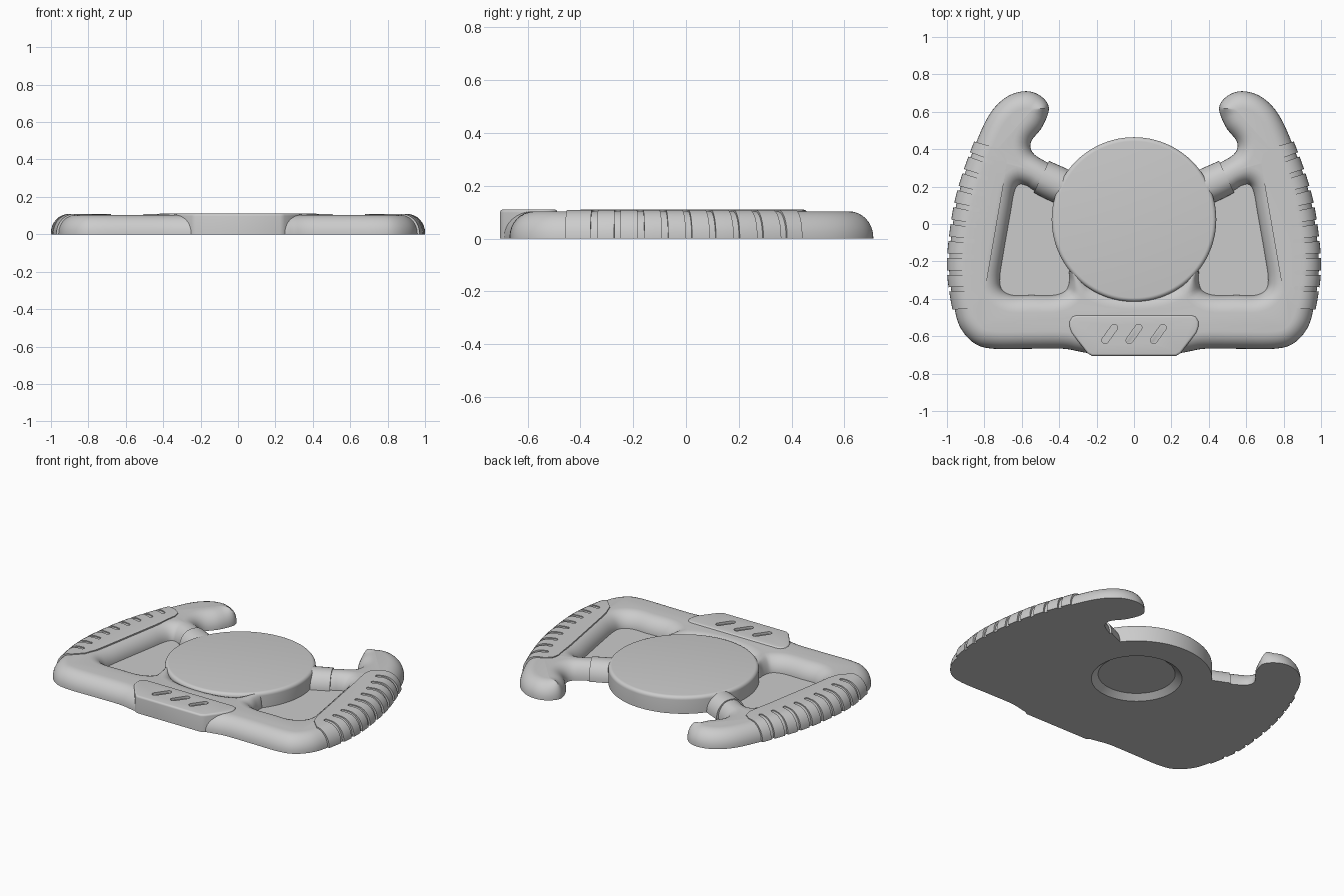
import bpy, bmesh
from math import sin, cos, pi, atan
from mathutils import Vector

if "Cube" in bpy.data.objects:
    bpy.data.objects.remove(bpy.data.objects["Cube"], do_unlink=True)

grey = bpy.data.materials.new("plain grey")
grey.use_nodes = True
grey.diffuse_color = (0.6, 0.6, 0.6, 1)
grey.node_tree.nodes["Principled BSDF"].inputs["Base Color"].default_value = (0.6, 0.6, 0.6, 1)


def finish(name, bm):
    bmesh.ops.recalc_face_normals(bm, faces=bm.faces)
    mesh = bpy.data.meshes.new(name)
    bm.to_mesh(mesh)
    bm.free()
    mesh.materials.append(grey)
    obj = bpy.data.objects.new(name, mesh)
    bpy.context.collection.objects.link(obj)
    return obj


def mirrored(points):
    return points + [(-x, y) for x, y in reversed(points)]


def flipped(outline):
    return [(-x, y) for x, y in reversed(outline)]


def smooth_loop(points, steps=6):
    """Closed smooth curve through the points."""
    pts = [Vector(p) for p in points]
    out = []
    for i in range(len(pts)):
        a, b, c, d = (pts[(i + k) % len(pts)] for k in (-1, 0, 1, 2))
        for s in range(steps):
            t = s / steps
            out.append(0.5 * (2 * b + (c - a) * t + (2 * a - 5 * b + 4 * c - d) * t ** 2
                              + (3 * b - a - 3 * c + d) * t ** 3))
    return out


def inward(points):
    """Inward mitre direction at each point of a counter-clockwise loop."""
    pts = [Vector(p) for p in points]
    out = []
    for i, p in enumerate(pts):
        u = (p - pts[i - 1]).normalized()
        v = (pts[(i + 1) % len(pts)] - p).normalized()
        n, m = Vector((-u.y, u.x)), Vector((-v.y, v.x))
        out.append((n + m) / max(1 + n.dot(m), 0.3))
    return out


def grown(points, dist):
    return [Vector(p) - d * dist for p, d in zip(points, inward(points))]


def room(points, dirs, width):
    """How far each point can move inwards before meeting another side."""
    limits = []
    for p, d in zip(points, dirs):
        n, best = d.normalized(), width
        for q in points:
            gap = q - p
            depth = gap.dot(n)
            if depth > 1e-6:
                best = min(best, 0.93 * gap.length_squared / (2 * depth))
        limits.append(best)
    return limits


def slab(name, outlines, rings):
    """Solid made of each outline, stacked through (inset, height) rings."""
    bm = bmesh.new()
    width = rings[-1][0]
    for outline in outlines:
        pts = [Vector(p) for p in outline]
        dirs = inward(pts)
        scale = [r / width for r in room(pts, dirs, width)] if width else [1] * len(pts)
        loops = [[bm.verts.new((*(p + v * d * s), z)) for p, v, s in zip(pts, dirs, scale)]
                 for d, z in rings]
        n = len(pts)
        for low, high in zip(loops, loops[1:]):
            for i in range(n):
                j = (i + 1) % n
                bm.faces.new((low[i], low[j], high[j], high[i]))
        bm.faces.new(loops[0][::-1])
        bm.faces.new(loops[-1])
    return finish(name, bm)


def dome(width, rise, top, steps=8):
    """Rings of a rounded upper edge above a straight wall."""
    rings = [(0, 0)]
    for i in range(steps + 1):
        a = pi / 2 * i / steps
        rings.append((width * (1 - cos(a)), top - rise + rise * sin(a)))
    return rings


def stadium(cx, cy, angle, half, r, n=8):
    """Rounded slot outline."""
    out = []
    for side in (1, -1):
        for i in range(n + 1):
            a = pi * i / n - side * pi / 2
            x, y = side * half + r * cos(a), r * sin(a)
            out.append((cx + x * cos(angle) - y * sin(angle), cy + x * sin(angle) + y * cos(angle)))
    return out


def boolean(obj, cutter, operation):
    mod = obj.modifiers.new("cut", "BOOLEAN")
    mod.operation, mod.solver, mod.object = operation, "EXACT", cutter
    bpy.context.view_layer.objects.active = obj
    bpy.ops.object.modifier_apply(modifier="cut")


def discard(obj):
    bpy.data.objects.remove(obj, do_unlink=True)


THROUGH = [(0, -0.1), (0, 0.3)]

# rim: outer side, horn, spoke, window side and lower bar in one outline
rim_half = [
    (0.12, -0.69), (0.24, -0.69), (0.30, -0.68), (0.38, -0.667), (0.55, -0.667), (0.75, -0.667),
    (0.85, -0.64), (0.925, -0.56), (0.96, -0.45), (0.988, -0.25), (0.975, -0.05), (0.935, 0.17),
    (0.85, 0.42), (0.77, 0.59), (0.68, 0.68), (0.58, 0.71), (0.50, 0.685), (0.455, 0.62),
    (0.49, 0.52), (0.55, 0.44), (0.54, 0.38), (0.465, 0.33), (0.344, 0.273), (0.302, 0.226),
    (0.305, 0.162), (0.352, 0.12), (0.416, 0.123), (0.535, 0.18), (0.575, 0.205), (0.615, 0.21),
    (0.64, 0.17), (0.66, 0.06), (0.70, -0.17), (0.717, -0.29), (0.705, -0.35), (0.65, -0.38),
    (0.55, -0.38), (0.43, -0.38), (0.365, -0.355), (0.345, -0.30), (0.345, -0.25),
    (0.31, -0.235), (0.26, -0.29), (0.17, -0.34), (0.06, -0.36)]
rim_outline = smooth_loop(mirrored(rim_half))
rim = slab("rim", [rim_outline], dome(0.092, 0.098, 0.103))

# grips and spoke collars: a slightly thicker rim, kept only in their areas
grip_area = [(0.68, 0.33), (0.70, 0.2), (0.79, -0.32), (0.815, -0.39), (0.875, -0.45),
             (1.1, -0.47), (1.1, 0.5), (0.85, 0.44), (0.73, 0.405), (0.69, 0.375)]
collar_area = [(0.44, 0.366), (0.30, 0.30), (0.36, 0.08), (0.55, 0.14)]
for name, area in (("grips", grip_area), ("spoke_collars", collar_area)):
    part = slab(name, [grown(rim_outline, 0.012)], dome(0.096, 0.102, 0.109))
    keep = slab("keep_area", [area, flipped(area)], THROUGH)
    boolean(part, keep, "INTERSECT")
    discard(keep)

# finger grooves across the grips
grooves = []
for i in range(9):
    y = -0.35 + 0.09 * i
    edge = 0.99 - 0.3 * (y + 0.25) ** 2
    groove = stadium(edge, y, atan(0.6 * (y + 0.25)), 0.12, 0.012)
    grooves += [groove, flipped(groove)]
groove_cutter = slab("groove_cutter", grooves, THROUGH)
boolean(bpy.data.objects["grips"], groove_cutter, "DIFFERENCE")
discard(groove_cutter)

# round hub
HUB_Y = 0.024
circle = [(0.44 * cos(2 * pi * i / 96), HUB_Y + 0.44 * sin(2 * pi * i / 96)) for i in range(96)]
hub = slab("hub", [circle], dome(0.022, 0.022, 0.11, steps=5))

# thin floor closing the windows
floor_outline = mirrored([(0.70, -0.45), (0.78, -0.40), (0.76, -0.2), (0.68, 0.22), (0.62, 0.27),
                          (0.50, 0.26), (0.3, 0.2)])
window_floor = slab("window_floor", [floor_outline], [(0, 0), (0, 0.012)])

# shallow tapered recess under the hub
bm = bmesh.new()
bmesh.ops.create_cone(bm, cap_ends=True, segments=64, radius1=0.278, radius2=0.225, depth=0.04)
bmesh.ops.translate(bm, verts=bm.verts, vec=(0, HUB_Y, 0.01))
recess = finish("recess_cutter", bm)
for obj in (hub, window_floor):
    boolean(obj, recess, "DIFFERENCE")
discard(recess)

# front plate with three slanted slots
plate_outline = mirrored([(0.225, -0.705), (0.25, -0.69), (0.335, -0.58), (0.345, -0.55),
                          (0.345, -0.52), (0.33, -0.495), (0.305, -0.487)])
plate = slab("front_plate", [plate_outline], dome(0.012, 0.012, 0.11, steps=4))
slots = slab("slot_cutter", [stadium(0.13 * k, -0.588, 0.95, 0.042, 0.018) for k in (-1, 0, 1)],
             [(0, 0.095), (0, 0.2)])
for obj in (plate, rim):
    boolean(obj, slots, "DIFFERENCE")
discard(slots)

# smooth shading with crisp edges
for obj in bpy.context.collection.objects:
    if obj.type == "MESH" and grey.name in obj.data.materials:
        bpy.ops.object.select_all(action="DESELECT")
        obj.select_set(True)
        bpy.context.view_layer.objects.active = obj
        bpy.ops.object.shade_smooth_by_angle(angle=0.6)
